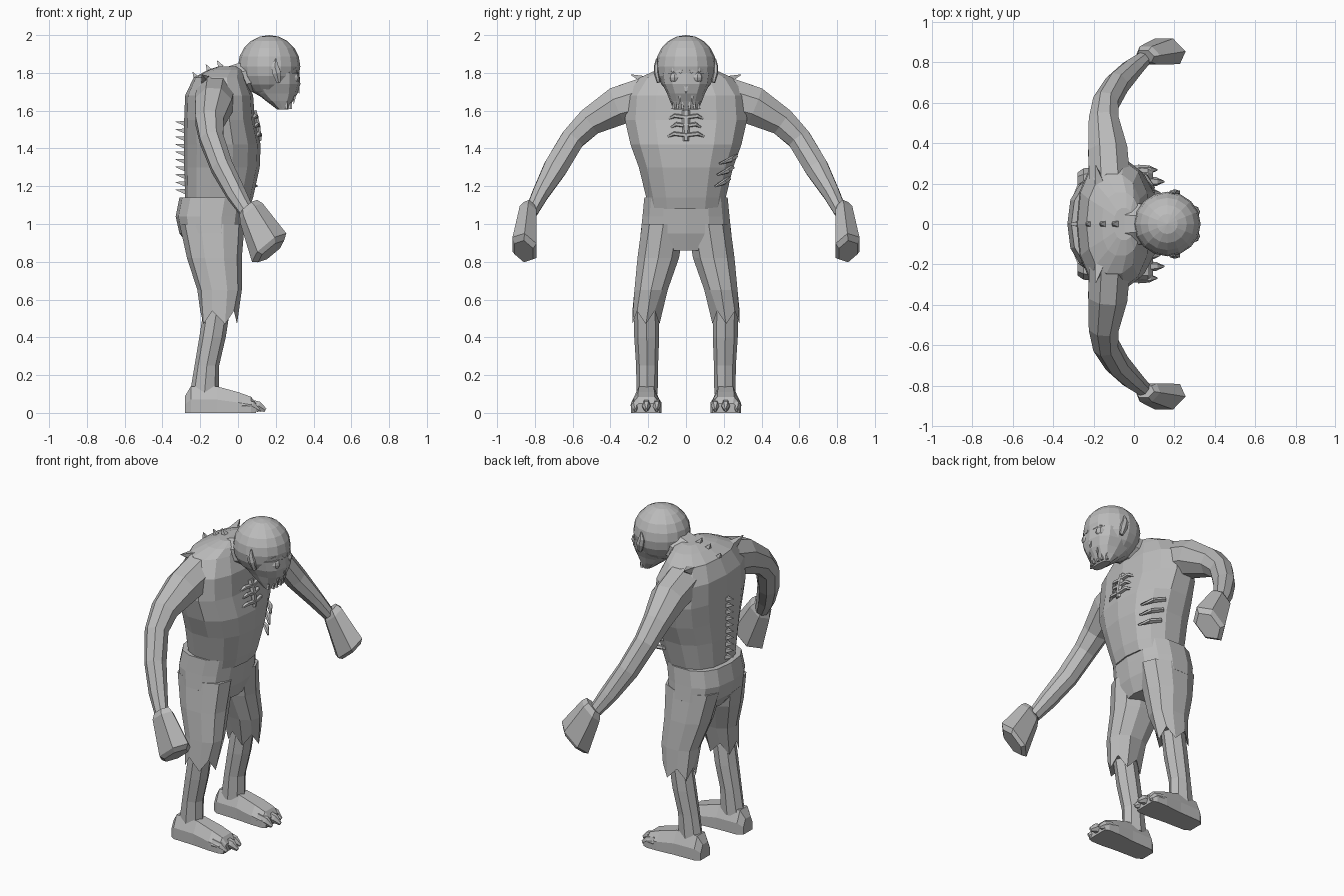
import bpy, bmesh, math
from mathutils import Vector as V

grey = bpy.data.materials.new("plain grey")
grey.diffuse_color = (0.5, 0.5, 0.5, 1)


def finish(name, bm):
    bmesh.ops.recalc_face_normals(bm, faces=bm.faces)
    me = bpy.data.meshes.new(name)
    bm.to_mesh(me)
    bm.free()
    me.materials.append(grey)
    ob = bpy.data.objects.new(name, me)
    bpy.context.collection.objects.link(ob)
    return ob


def ring(c, a, b, u=V((1, 0, 0)), v=V((0, 1, 0)), n=12, p=1.0, turn=0.0):
    """Superelliptical cross-section; p below 1 makes it boxier."""
    out = []
    for i in range(n):
        t = 2 * math.pi * (i + turn) / n
        co, si = math.cos(t), math.sin(t)
        out.append(V(c) + u * a * math.copysign(abs(co) ** p, co)
                   + v * b * math.copysign(abs(si) ** p, si))
    return out


def loft(name, rings, side=1):
    """Skin over a list of rings with both ends capped; side=-1 mirrors in y."""
    bm = bmesh.new()
    vs = [[bm.verts.new((q.x, q.y * side, q.z)) for q in r] for r in rings]
    n = len(rings[0])
    for r, s in zip(vs, vs[1:]):
        for i in range(n):
            bm.faces.new((r[i], r[(i + 1) % n], s[(i + 1) % n], s[i]))
    bm.faces.new(vs[0])
    bm.faces.new(vs[-1])
    return finish(name, bm)


def tube(name, pts, n=8, side=1):
    """Loft along a path of (x, y, z, half width in x, half width across)."""
    cs = [V(q[:3]) for q in pts]
    rings = []
    for i, q in enumerate(pts):
        t = (cs[min(i + 1, len(cs) - 1)] - cs[max(i - 1, 0)]).normalized()
        ref = V((1, 0, 0)) if abs(t.x) < 0.75 else V((0, 0, 1))
        u = (ref - t * ref.dot(t)).normalized()
        rings.append(ring(cs[i], q[3], q[4], u, t.cross(u), n, turn=0.5))
    return loft(name, rings, side)


def spike(name, base, tip, r, n=4, side=1):
    return tube(name, [(*base, r, r), (*tip, r * 0.08, r * 0.08)], n, side)


def stack(rows, n=12, p=1.0):
    """Horizontal rings from (z, x back, x front, y centre, y half width)."""
    return [ring(((x0 + x1) / 2, y, z), (x1 - x0) / 2, b, n=n, p=p)
            for z, x0, x1, y, b in rows]


# Torso and neck
loft("torso", stack([
    (1.08, -.27, .06, 0, .205), (1.14, -.28, .08, 0, .215), (1.3, -.285, .115, 0, .255),
    (1.42, -.285, .12, 0, .30), (1.55, -.285, .09, 0, .33), (1.68, -.28, .08, 0, .32),
    (1.775, -.235, .04, 0, .25), (1.815, -.16, .03, 0, .16), (1.835, -.1, .0, 0, .08)],
    14, 0.85))
tube("neck", [(-.1, 0, 1.73, .09, .13), (.02, 0, 1.77, .09, .11), (.14, 0, 1.80, .09, .1)])

# Hips of the trousers
loft("trouser_hips", stack([
    (1.14, -.31, .06, 0, .225), (1.04, -.33, .045, 0, .235), (.95, -.31, .03, 0, .245),
    (.86, -.24, .0, 0, .12)], 14, 0.8))

# Head and jaw
bm = bmesh.new()
bmesh.ops.create_uvsphere(bm, u_segments=16, v_segments=10, radius=1)
for q in bm.verts:
    q.co = (q.co.x * .165 + .165, q.co.y * .16, q.co.z * .165 + 1.835)
finish("skull", bm)
loft("jaw", stack([
    (1.80, .08, .325, 0, .135), (1.74, .06, .33, 0, .125), (1.69, .1, .315, 0, .1),
    (1.65, .15, .29, 0, .085), (1.605, .21, .265, 0, .065)], 12, 0.8))
spike("nose", (.31, 0, 1.74), (.325, 0, 1.69), .022)

# Spine spikes down the back
for i in range(10):
    z = 1.17 + i * .04
    spike("spine_spike", (-.27, 0, z), (-.33, 0, z + .012), .022)
for x, z in ((-.22, 1.77), (-.15, 1.81), (-.09, 1.83)):
    spike("neck_spike", (x, 0, z), (x - .02, 0, z + .035), .022)

# Breastbone
tube("breastbone", [(.085, 0, 1.60, .015, .022), (.105, 0, 1.52, .015, .02),
                    (.115, 0, 1.44, .012, .015)], 6)

# Exposed ribs on one flank
for z in (1.22, 1.28, 1.34):
    tube("flank_rib", [(-.01, .19 + (z - 1.1) * .3, z + .02, .012, .015),
                       (.055, .165 + (z - 1.1) * .3, z, .014, .016),
                       (.10, .13 + (z - 1.1) * .2, z - .02, .006, .006)], 5)

for s in (1, -1):
    # Arm from shoulder to wrist
    tube("arm", [
        (-.12, .20, 1.67, .11, .12), (-.13, .36, 1.625, .105, .11),
        (-.15, .51, 1.54, .08, .08), (-.14, .60, 1.45, .068, .068),
        (-.085, .69, 1.30, .062, .068), (-.01, .77, 1.16, .055, .048),
        (.05, .82, 1.06, .04, .036)], 8, s)
    # Mitten-like closed hand, widening to a blunt end
    u = V((.77, 0, .64))
    v = V((-.25, .94, .25))
    loft("hand", [ring(c, a, b, u, v, 6) for c, a, b in (
        ((.055, .83, 1.09), .06, .035), ((.07, .835, 1.06), .078, .055),
        ((.165, .855, .875), .118, .078), ((.175, .858, .855), .09, .06))], s)
    # Torn shoulder flap
    spike("shoulder_flap", (-.17, .20, 1.755), (-.19, .29, 1.79), .035, 4, s)

    # Trouser leg with a ragged hem
    rows = stack([
        (1.0, -.31, .035, .12, .118), (.82, -.27, .02, .147, .115),
        (.65, -.215, .02, .185, .092), (.50, -.2, -.005, .212, .075)], 10, .9)
    for i, q in enumerate(rows[-1]):
        q.z += .04 if i % 2 else -.03
    loft("trouser_leg", rows, s)
    # Shin
    loft("shin", stack([
        (.56, -.18, -.04, .21, .065), (.40, -.205, -.065, .208, .066),
        (.25, -.23, -.10, .206, .058), (.10, -.255, -.10, .206, .056)], 8), s)
    # Foot: flat-soled sections running heel to ball
    sections = []
    for x, h, w in ((-.28, .09, .045), (-.25, .14, .066), (-.11, .14, .07),
                    (0, .11, .08), (.07, .085, .08), (.095, .05, .07)):
        sections.append([V((x, .21 + y * w, z * h)) for y, z in (
            (-1, 0), (-1, .5), (-.55, 1), (.55, 1), (1, .5), (1, 0))])
    loft("foot", sections, s)
    # Clawed toes
    for y, x in ((.155, .125), (.21, .145), (.268, .11)):
        tube("toe", [(x - .09, y, .04, .038, .026), (x - .035, y, .036, .028, .022),
                     (x, y, .014, .012, .006)], 6, s)

    # Face: eyes, brows, ears and teeth
    bm = bmesh.new()
    bmesh.ops.create_uvsphere(bm, u_segments=8, v_segments=6, radius=.032)
    bmesh.ops.translate(bm, verts=bm.verts, vec=(.295, .06 * s, 1.775))
    finish("eye", bm)
    tube("brow", [(.315, .02, 1.805, .012, .014), (.30, .07, 1.82, .012, .014),
                  (.265, .11, 1.80, .01, .01)], 5, s)
    tube("ear", [(.215, .145, 1.75, .012, .01), (.205, .157, 1.80, .026, .014),
                 (.195, .158, 1.835, .022, .012), (.20, .155, 1.875, .004, .004)], 6, s)
    for y, x in ((.018, .285), (.045, .28), (.068, .262)):
        spike("lower_tooth", (x - .008, y, 1.61), (x, y, 1.655), .011, 4, s)
    spike("fang", (.30, .033, 1.68), (.295, .033, 1.635), .011, 4, s)

    # Ribs showing on the chest
    for z, w in ((1.565, .10), (1.52, .085), (1.47, .105)):
        tube("chest_rib", [(.105 + (1.52 - z) * .2, 0, z, .014, .012),
                           (.10 + (1.52 - z) * .2, w * .6, z + .008, .014, .012),
                           (.08 + (1.52 - z) * .2, w, z - .012, .006, .006)], 5, s)
